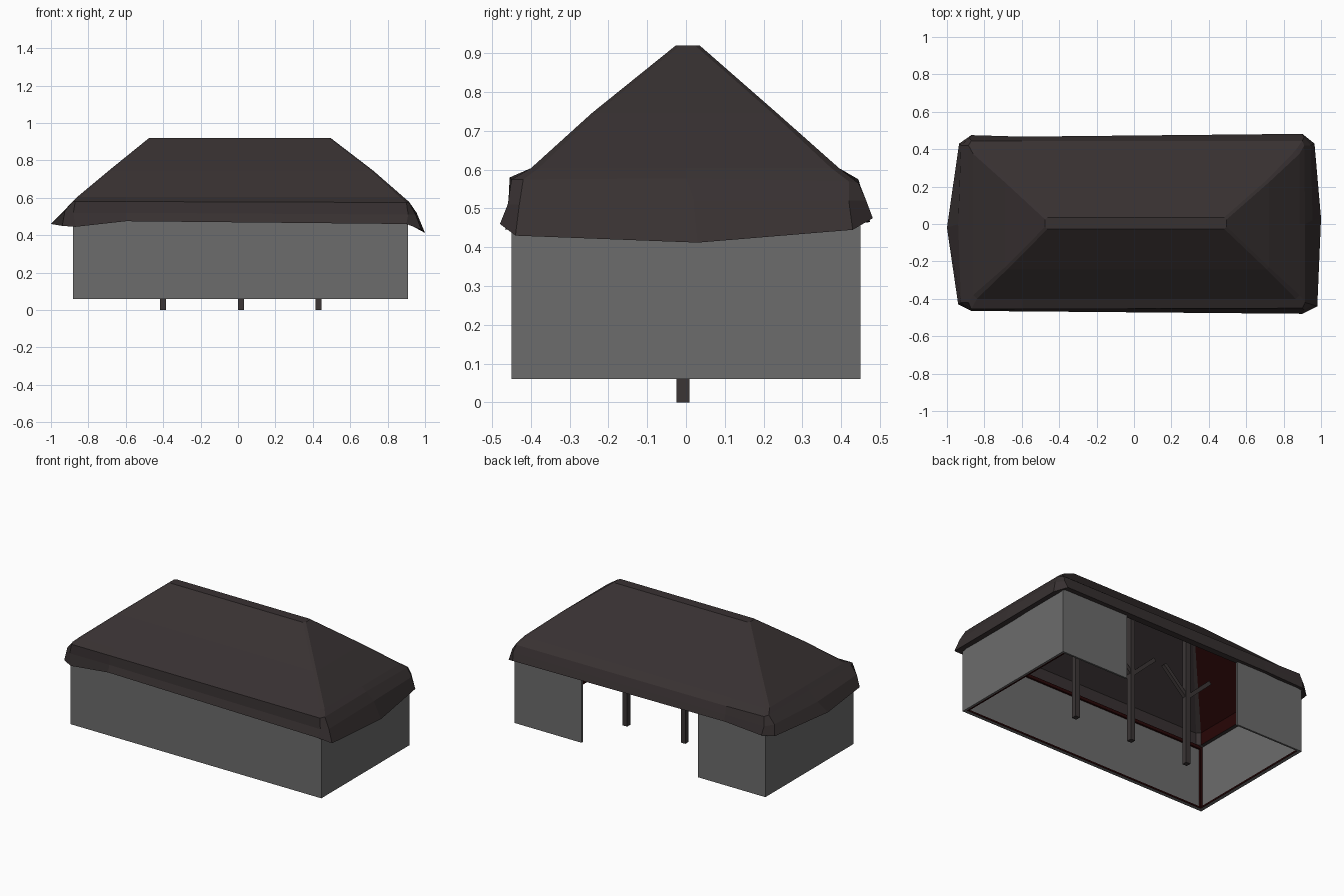
import bpy, bmesh, math
from mathutils import Vector

if "Cube" in bpy.data.objects:
    bpy.data.objects.remove(bpy.data.objects["Cube"])


def material(name, color):
    m = bpy.data.materials.new(name)
    m.diffuse_color = (*color, 1)
    m.use_nodes = True
    m.node_tree.nodes["Principled BSDF"].inputs["Base Color"].default_value = m.diffuse_color
    return m


GREY = material("grey_wall", (0.15, 0.15, 0.15))
THATCH = material("dark_brown_thatch", (0.039, 0.0305, 0.031))
TIMBER = material("dark_timber", (0.043, 0.036, 0.036))
RED = material("dark_red_wood", (0.021, 0.002, 0.002))


def add_object(name, bm, *mats):
    mesh = bpy.data.meshes.new(name)
    bm.to_mesh(mesh)
    bm.free()
    for m in mats:
        mesh.materials.append(m)
    ob = bpy.data.objects.new(name, mesh)
    bpy.context.collection.objects.link(ob)
    return ob


def box(name, lo, hi, mat):
    bm = bmesh.new()
    bmesh.ops.create_cube(bm, size=1)
    for v in bm.verts:
        v.co = [(a + b) / 2 + c * (b - a) for a, b, c in zip(lo, hi, v.co)]
    return add_object(name, bm, mat)


def strut(name, start, end, width, mat):
    # square timber running between two points
    a, b = Vector(start), Vector(end)
    bm = bmesh.new()
    bmesh.ops.create_cube(bm, size=1)
    bmesh.ops.scale(bm, vec=(width, width, (b - a).length), verts=bm.verts)
    ob = add_object(name, bm, mat)
    ob.rotation_euler = (b - a).to_track_quat('Z', 'Y').to_euler()
    ob.location = (a + b) / 2
    return ob


# Walls: open underneath, wide doorway in the back
X0, X1, Y, Z0, Z1, T = -0.882, 0.91, 0.45, 0.06, 0.50, 0.012
box("front_wall", (X0, -Y, Z0), (X1, -Y + T, Z1), GREY)
box("left_wall", (X0, -Y + T, Z0), (X0 + T, Y - T, Z1), GREY)
box("right_wall", (X1 - T, -Y + T, Z0), (X1, Y - T, Z1), GREY)
box("back_wall_left", (X0, Y - T, Z0), (-0.40, Y, Z1), GREY)
box("back_wall_right", (0.43, Y - T, Z0), (X1, Y, Z1), GREY)

# Grey sills along the front and left walls, each with a thin red edge
S, R = 0.022, 0.004
box("front_sill", (X0 + T, -Y + T, Z0), (X1 - T, -Y + S, Z0 + 0.01), GREY)
box("left_sill", (X0 + T, -Y + S, Z0), (X0 + S, Y - T, Z0 + 0.01), GREY)
box("front_sill_edge", (X0 + S, -Y + S, Z0), (X1 - T, -Y + S + R, Z0 + 0.01), RED)
box("left_sill_edge", (X0 + S, -Y + S + R, Z0), (X0 + S + R, Y - T, Z0 + 0.01), RED)

# Red boarding inside the right wall, red wall plate and corner post
box("right_wall_boarding", (X1 - T - 0.012, -Y + S + R, Z0), (X1 - T, Y - T, 0.47), RED)
box("front_wall_plate", (X0 + T, -Y + T, 0.455), (X1 - T, -Y + T + 0.012, 0.475), RED)
box("corner_post", (X0 + T, -Y + T, Z0 + 0.01), (X0 + T + 0.014, -Y + T + 0.014, 0.47), RED)

# Posts with short forked braces
for i, x in enumerate((-0.40, 0.015, 0.43)):
    box(f"post_{i}", (x - 0.016, -0.024, 0), (x + 0.016, 0.009, 0.90), TIMBER)
    for side in (-1, 1):
        strut(f"brace_{i}_{side}", (x, -0.008, 0.44),
              (x + side * 0.17, -0.008, 0.60), 0.024, TIMBER)


def ring(x0, x1, y0, y1, z, c=0.02):
    # chamfered rectangle, counter-clockwise from the front left corner
    xm = max(x0 + 2 * c, -0.6)
    return [(x0 + c, y0, z), (xm, y0, z), (x1 - c, y0, z),
            (x1, y0 + c, z), (x1, 0, z), (x1, y1 - c, z),
            (x1 - c, y1, z), (xm, y1, z), (x0 + c, y1, z),
            (x0, y1 - c, z), (x0, 0, z), (x0, y0 + c, z)]


# Roof skirt: uneven lower edge, brow and shoulder
eave = [(-.87, -.465, .445), (-.6, -.467, .475), (.90, -.48, .46),
        (.98, -.44, .43), (1.0, .03, .412), (.965, .43, .445),
        (.90, .482, .475), (-.6, .467, .48), (-.87, .475, .465),
        (-.935, .43, .46), (-1.0, -.02, .46), (-.94, -.43, .45)]
brow = [(-.88, -.458, .52), (-.6, -.456, .52), (.91, -.46, .51),
        (.95, -.43, .51), (.955, .02, .52), (.945, .42, .52),
        (.91, .465, .52), (-.6, .458, .52), (-.88, .46, .52),
        (-.925, .42, .53), (-.94, 0, .52), (-.925, -.42, .53)]
shoulder = [(-.87, -.455, .58), (-.6, -.455, .58), (.90, -.45, .575),
            (.915, -.42, .575), (.915, 0, .578), (.91, .42, .57),
            (.90, .445, .565), (-.6, .445, .57), (-.87, .445, .575),
            (-.885, .42, .58), (-.88, 0, .578), (-.885, -.42, .58)]
# Slopes: crease near the foot, waist and flat ridge
crease = ring(-.86, .885, -.40, .395, .604)
waist = ring(-.69, .722, -.243, .235, .746, 0.012)
ridge = ring(-.475, .495, -.027, .036, .92, 0.012)

# Underside, close below the outer skin
inner_eave = ring(X0 + .03, X1 - .025, -.435, .435, .475)
inner_foot = ring(X0 + .035, X1 - .03, -.43, .425, .55)
inner_ridge = ring(-.46, .48, -.015, .02, .892, 0.008)

bm = bmesh.new()
rings = [[bm.verts.new(p) for p in r]
         for r in (inner_ridge, inner_foot, inner_eave, eave, brow,
                   shoulder, crease, waist, ridge)]
n = len(eave)
for level, (lower, upper) in enumerate(zip(rings, rings[1:])):
    for i in range(n):
        j = (i + 1) % n
        f = bm.faces.new((lower[i], lower[j], upper[j], upper[i]))
        # the hip ends are dark red on the inside
        f.material_index = 1 if level < 2 and i in (3, 4, 9, 10) else 0
bm.faces.new(rings[-1])
bm.faces.new(rings[0][::-1])
bmesh.ops.recalc_face_normals(bm, faces=bm.faces)
add_object("thatched_roof", bm, THATCH, RED)
